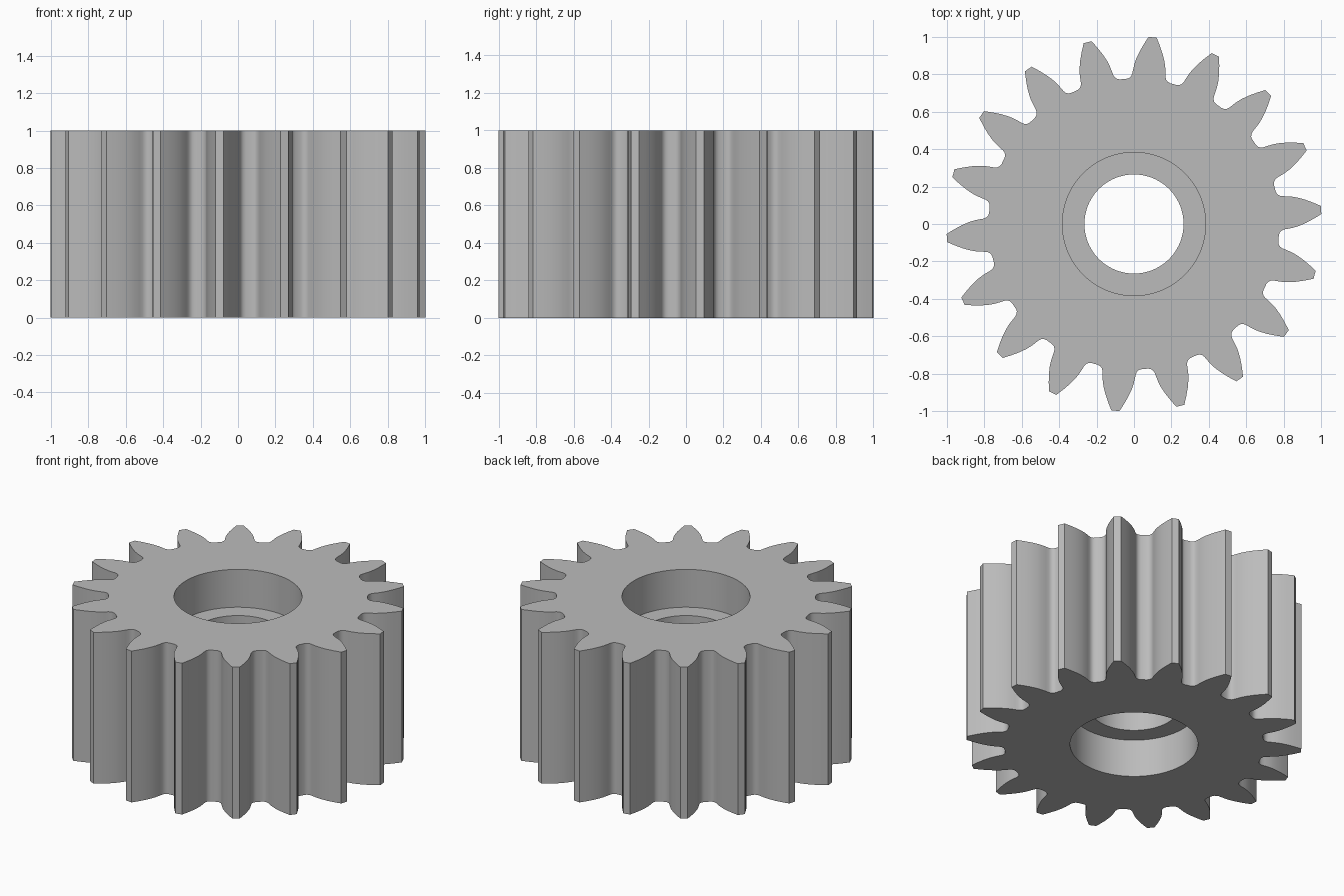
import bpy
import bmesh
from math import cos, sin, radians, pi

TEETH = 18
PITCH = 2 * pi / TEETH
START = radians(4.3)
HEIGHT = 1.0
BORE_R, RECESS_R, RECESS_DEPTH = 0.265, 0.383, 0.25

# Half of one tooth as (distance along its axis, half width), root to tip
FLANK = [(0.768, 0.118), (0.774, 0.104), (0.785, 0.094), (0.80, 0.089), (0.82, 0.087),
         (0.85, 0.083), (0.88, 0.076), (0.92, 0.062), (0.96, 0.044), (1.003, 0.022)]

cube = bpy.data.objects.get("Cube")
if cube:
    bpy.data.objects.remove(cube, do_unlink=True)

steel = bpy.data.materials.new("grey steel")
steel.use_nodes = True
grey = (0.5, 0.5, 0.5, 1)
steel.diffuse_color = grey
steel.node_tree.nodes["Principled BSDF"].inputs["Base Color"].default_value = grey


def add_object(name, bm):
    bmesh.ops.recalc_face_normals(bm, faces=bm.faces)
    mesh = bpy.data.meshes.new(name)
    bm.to_mesh(mesh)
    bm.free()
    mesh.materials.append(steel)
    obj = bpy.data.objects.new(name, mesh)
    bpy.context.collection.objects.link(obj)
    return obj


# Gear body: mirrored tooth outline repeated round the axis, then extruded
outline = [(u, -v) for u, v in FLANK] + [(u, v) for u, v in reversed(FLANK)]
bm = bmesh.new()
ring = []
for i in range(TEETH):
    a = START + i * PITCH
    ring += [bm.verts.new((u * cos(a) - v * sin(a), u * sin(a) + v * cos(a), 0))
             for u, v in outline]
base = bm.faces.new(ring)
top = bmesh.ops.extrude_face_region(bm, geom=[base], use_keep_orig=True)["geom"]
bmesh.ops.translate(bm, vec=(0, 0, HEIGHT),
                    verts=[g for g in top if isinstance(g, bmesh.types.BMVert)])
gear = add_object("gear_body", bm)

# Stepped bore cutter: a lathed profile with a wide recess at each end
profile = [(RECESS_R, -0.1), (RECESS_R, RECESS_DEPTH), (BORE_R, RECESS_DEPTH),
           (BORE_R, HEIGHT - RECESS_DEPTH), (RECESS_R, HEIGHT - RECESS_DEPTH),
           (RECESS_R, HEIGHT + 0.1)]
SIDES = 96
bm = bmesh.new()
rings = [[bm.verts.new((r * cos(2 * pi * k / SIDES), r * sin(2 * pi * k / SIDES), z))
          for k in range(SIDES)] for r, z in profile]
for low, high in zip(rings, rings[1:]):
    for k in range(SIDES):
        n = (k + 1) % SIDES
        bm.faces.new((low[k], low[n], high[n], high[k]))
bm.faces.new(rings[0])
bm.faces.new(rings[-1])
cutter = add_object("bore_cutter", bm)
cutter.hide_render = True

# Cut the bore and drop the cutter
cut = gear.modifiers.new("bore", 'BOOLEAN')
cut.operation = 'DIFFERENCE'
cut.solver = 'EXACT'
cut.object = cutter
bpy.ops.object.select_all(action='DESELECT')
gear.select_set(True)
bpy.context.view_layer.objects.active = gear
bpy.ops.object.modifier_apply(modifier=cut.name)
bpy.data.objects.remove(cutter, do_unlink=True)

# Smooth flanks and bore, crisp rims
bpy.ops.object.shade_smooth_by_angle(angle=radians(30))
